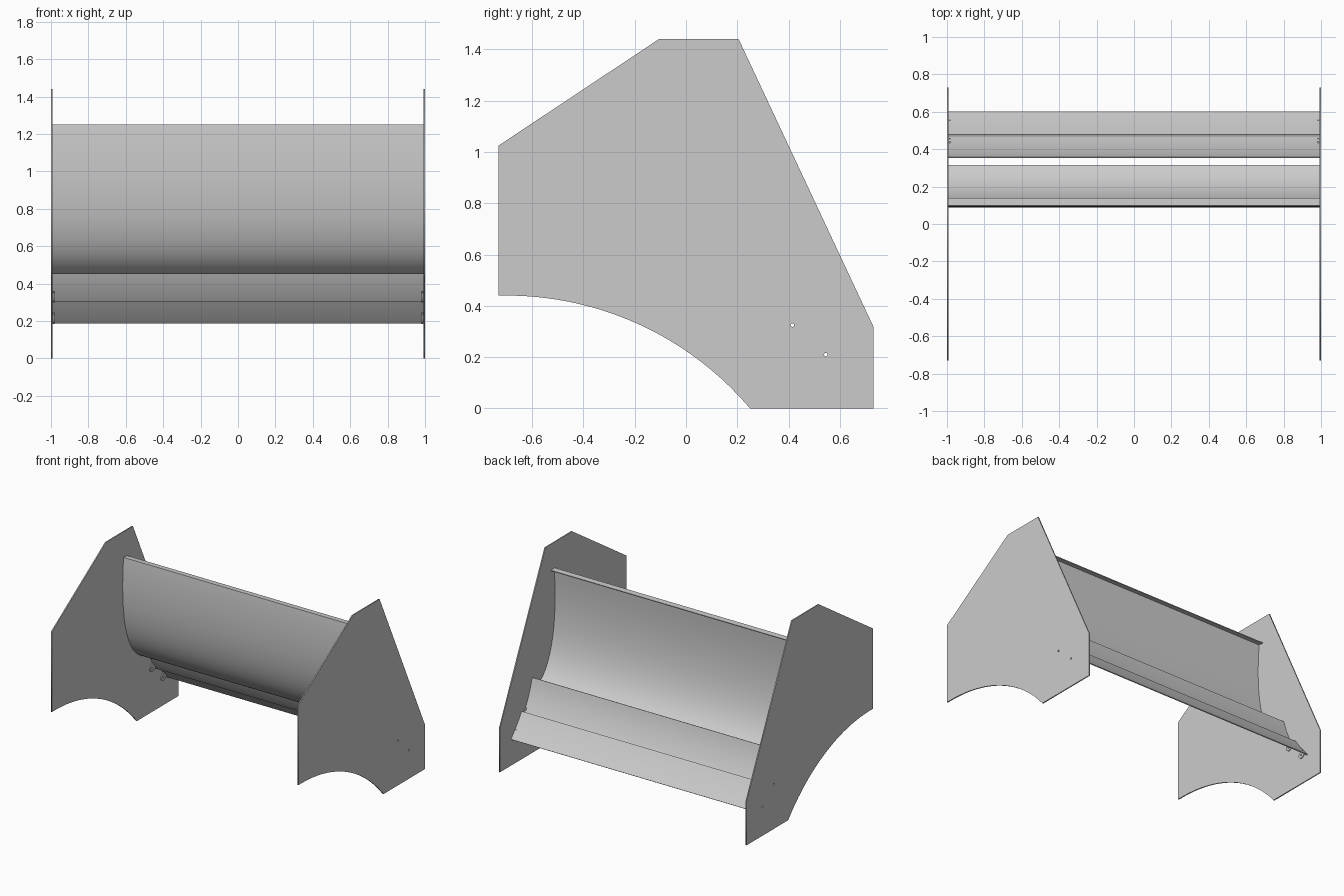
import bpy
import math
from mathutils import Vector
from mathutils.geometry import interpolate_bezier

cube = bpy.data.objects.get("Cube")
if cube:
    bpy.data.objects.remove(cube)

GREY = (0.6, 0.6, 0.6, 1)
metal = bpy.data.materials.new("grey_sheet_metal")
metal.use_nodes = True
metal.diffuse_color = GREY
metal.node_tree.nodes["Principled BSDF"].inputs["Base Color"].default_value = GREY


def select(obj):
    bpy.ops.object.select_all(action="DESELECT")
    obj.select_set(True)
    bpy.context.view_layer.objects.active = obj


def circle(center, radius, start=0.0, sweep=math.tau, count=16):
    return [(center[0] + radius * math.cos(start + sweep * i / count),
             center[1] + radius * math.sin(start + sweep * i / count))
            for i in range(count)]


def plate(name, outlines, x, thickness):
    """Flat plate in the y-z plane; extra outlines become holes."""
    curve = bpy.data.curves.new(name, "CURVE")
    curve.dimensions = "2D"
    curve.fill_mode = "BOTH"
    curve.extrude = thickness / 2
    for points in outlines:
        spline = curve.splines.new("POLY")
        spline.points.add(len(points) - 1)
        for p, (y, z) in zip(spline.points, points):
            p.co = (y, z, 0, 1)
        spline.use_cyclic_u = True
    obj = bpy.data.objects.new(name, curve)
    bpy.context.collection.objects.link(obj)
    obj.rotation_euler = (math.pi / 2, 0, math.pi / 2)
    obj.location.x = x
    curve.materials.append(metal)
    select(obj)
    bpy.ops.object.convert(target="MESH")


def sheet(name, profile, half_width=0.992):
    """Thin sheet sweeping a y-z profile across the full width."""
    verts = [(x, y, z) for y, z in profile for x in (-half_width, half_width)]
    faces = [(2 * i, 2 * i + 1, 2 * i + 3, 2 * i + 2) for i in range(len(profile) - 1)]
    mesh = bpy.data.meshes.new(name)
    mesh.from_pydata(verts, [], faces)
    mesh.materials.append(metal)
    obj = bpy.data.objects.new(name, mesh)
    bpy.context.collection.objects.link(obj)
    solid = obj.modifiers.new("thickness", "SOLIDIFY")
    solid.thickness = 0.006
    solid.offset = 0
    select(obj)
    bpy.ops.object.modifier_apply(modifier=solid.name)
    bpy.ops.object.shade_smooth_by_angle(angle=math.radians(30))


def bezier(a, b, c, d, count):
    pts = interpolate_bezier(*[Vector((*p, 0)) for p in (a, b, c, d)], count)
    return [(p.x, p.y) for p in pts]


# Side panels: straight outline with an arched lower front edge and bolt holes
HOLES = [(0.415, 0.325), (0.545, 0.21)]
RADIUS = 1.245
arch = []
for i in range(25):
    y = -0.70 + 0.95 * i / 24
    arch.append((y, 0.44 - RADIUS + math.sqrt(RADIUS ** 2 - (y + 0.70) ** 2)))
outline = [(-0.73, 0.44)] + arch + [(0.73, 0), (0.73, 0.32), (0.205, 1.44),
                                    (-0.105, 1.44), (-0.73, 1.025)]
bolt_holes = [circle(h, 0.007) for h in HOLES]
for side, x in (("right", -0.996), ("left", 0.996)):
    plate(side + "_side_panel", [outline] + bolt_holes, x, 0.008)

# Large curved sheet with a folded top lip
curved = bezier((0.10, 1.25), (0.07, 0.92), (0.10, 0.55), (0.315, 0.455), 32)
sheet("curved_sheet", [(0.14, 1.247)] + curved)

# Two overlapping slats behind and below it, each with end tabs
slats = [("middle_slat", (0.355, 0.55), (0.465, 0.305), 0.016, HOLES[0]),
         ("lower_slat", (0.475, 0.348), (0.60, 0.19), 0.005, HOLES[1])]
for name, top, bottom, bow, hole in slats:
    a, b = Vector(top), Vector(bottom)
    along = (b - a).normalized()
    out = Vector((along.y, -along.x))
    c = a.lerp(b, 0.33) + out * bow
    d = a.lerp(b, 0.67) + out * bow
    sheet(name, bezier(a, c, d, b, 12))

    # Rounded bolt tab standing off the front of the slat
    h = Vector(hole)
    depth = (h - b).dot(out)
    angle = math.atan2(along.y, along.x)
    rim = circle(hole, 0.025, angle, -math.pi, 12)
    base = h - out * depth
    tab = [tuple(base + along * 0.025)] + rim + [tuple(h - along * 0.025),
                                                 tuple(base - along * 0.025)]
    for side, x in (("right", -0.985), ("left", 0.985)):
        plate(f"{side}_{name}_tab", [tab, circle(hole, 0.007)], x, 0.006)
